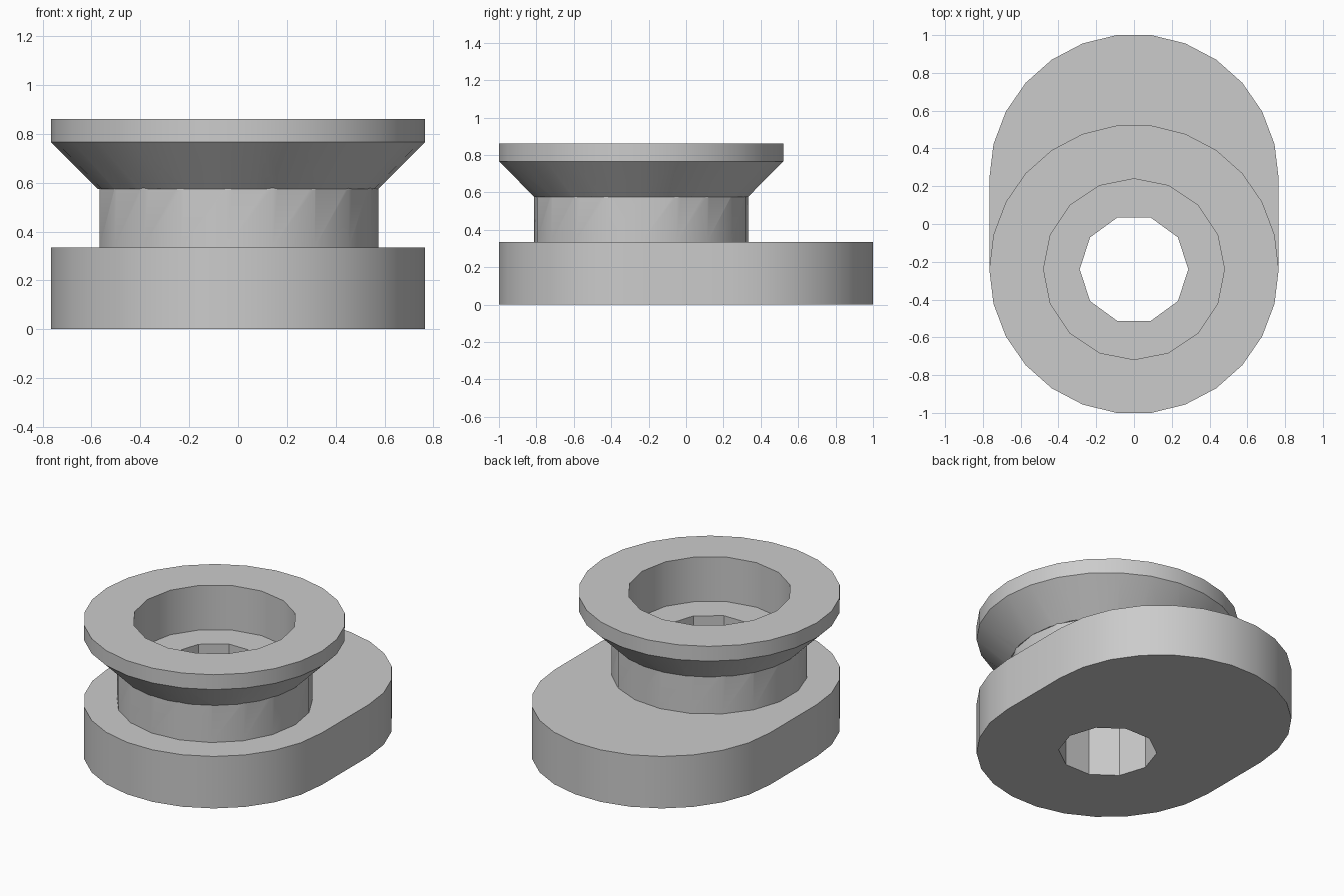
import bpy, bmesh
from math import cos, sin, pi, radians

if "Cube" in bpy.data.objects:
    bpy.data.objects.remove(bpy.data.objects["Cube"], do_unlink=True)

U = 2 / (16 * cos(pi / 26) + 5)   # one design unit
AXIS = -2.5                       # y of the spool axis, in design units

grey = bpy.data.materials.new("plain grey")
grey.use_nodes = True
grey.diffuse_color = (0.6, 0.6, 0.6, 1)
grey.node_tree.nodes["Principled BSDF"].inputs["Base Color"].default_value = (0.6, 0.6, 0.6, 1)


def circle(r, n, y=AXIS):
    return [(r * cos(2 * pi * i / n), y + r * sin(2 * pi * i / n)) for i in range(n)]


def loft(name, layers):
    """Closed solid through (outline, z) layers with equal point counts."""
    bm = bmesh.new()
    rings = [[bm.verts.new((x * U, y * U, z * U)) for x, y in outline] for outline, z in layers]
    n = len(rings[0])
    for low, high in zip(rings, rings[1:]):
        for i in range(n):
            j = (i + 1) % n
            bm.faces.new((low[i], low[j], high[j], high[i]))
    bm.faces.new(rings[0][::-1])
    bm.faces.new(rings[-1])
    mesh = bpy.data.meshes.new(name)
    bm.to_mesh(mesh)
    bm.free()
    mesh.materials.append(grey)
    obj = bpy.data.objects.new(name, mesh)
    bpy.context.collection.objects.link(obj)
    return obj


def combine(target, other, operation):
    mod = target.modifiers.new(operation.lower(), "BOOLEAN")
    mod.operation = operation
    mod.solver = "EXACT"
    mod.object = other
    bpy.context.view_layer.objects.active = target
    bpy.ops.object.modifier_apply(modifier=mod.name)
    bpy.data.objects.remove(other, do_unlink=True)


# Oblong base: two half circles joined by straight sides
half = 13
front = circle(8, 26)
back = circle(8, 26, -AXIS)
oblong = back[:half + 1] + front[half:] + front[:1]
body = loft("flanged_spool_on_base", [(oblong, 0), (oblong, 3.5)])

# Neck and flared rim
neck = loft("neck", [(circle(6, 19), 2), (circle(6, 19), 7)])
rim = loft("rim", [(circle(6, 26), 6), (circle(8, 26), 8), (circle(8, 26), 9)])
combine(body, neck, "UNION")
combine(body, rim, "UNION")

# Wide recess in the rim and narrow hole through everything
recess = loft("recess_cutter", [(circle(5, 16), 6), (circle(5, 16), 10)])
bore = loft("bore_cutter", [(circle(3, 10), -1), (circle(3, 10), 10)])
combine(body, recess, "DIFFERENCE")
combine(body, bore, "DIFFERENCE")

# Smooth round walls, sharp rims
bpy.ops.object.select_all(action="DESELECT")
body.select_set(True)
bpy.context.view_layer.objects.active = body
bpy.ops.object.shade_smooth_by_angle(angle=radians(30))
